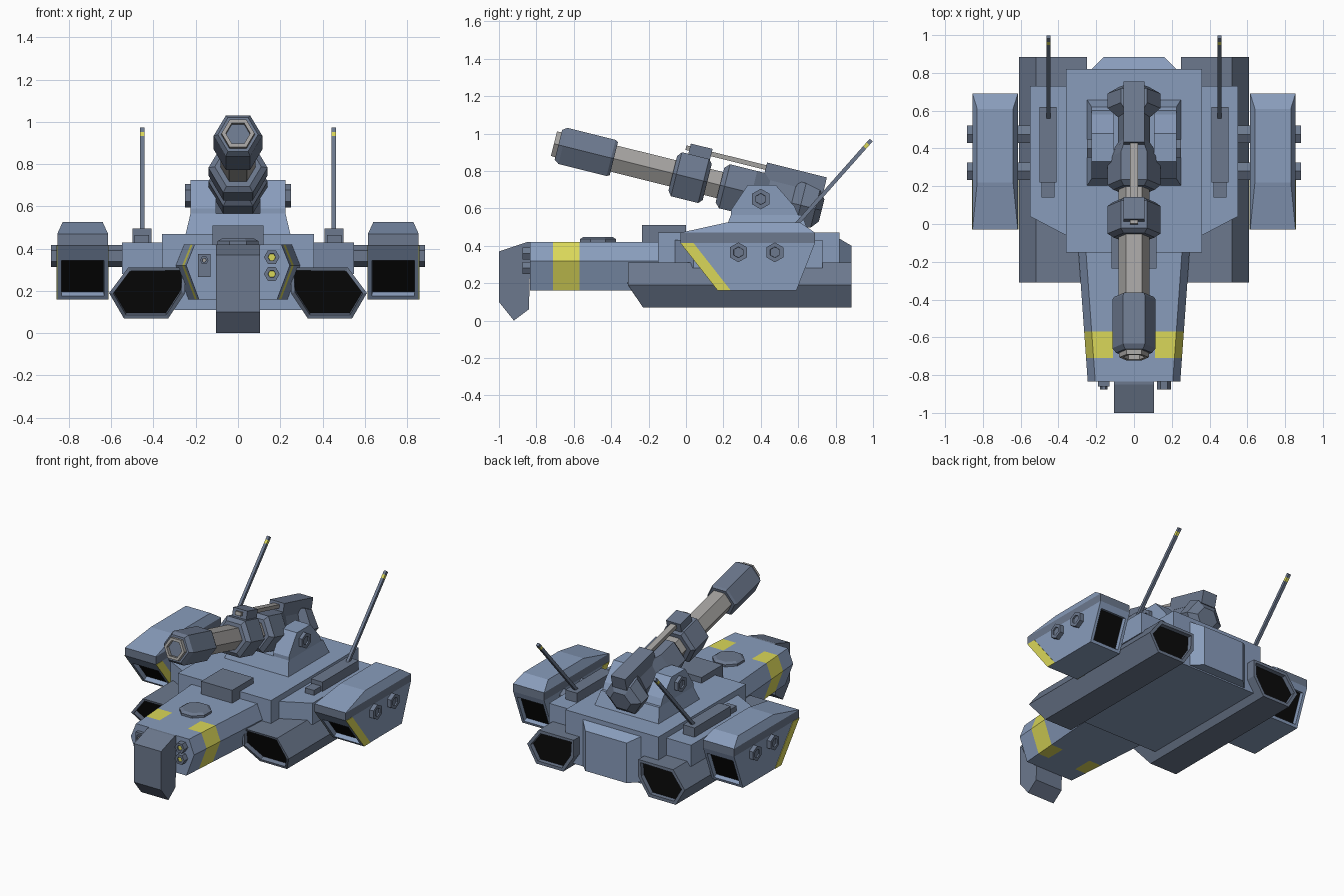
import bpy, bmesh
from math import sin, cos, pi, radians
from mathutils import Vector

cube = bpy.data.objects.get("Cube")
if cube:
    bpy.data.objects.remove(cube)


def material(name, rgb):
    m = bpy.data.materials.new(name)
    m.use_nodes = True
    m.diffuse_color = (*rgb, 1)
    m.node_tree.nodes["Principled BSDF"].inputs["Base Color"].default_value = (*rgb, 1)
    return m


HULL = material("light blue armour", (0.25, 0.335, 0.5))
GREY = material("slate blue armour", (0.15, 0.19, 0.27))
STEEL = material("warm grey steel", (0.37, 0.36, 0.35))
YELLOW = material("yellow marking", (0.7, 0.68, 0.1))
BLACK = material("black opening", (0.003, 0.003, 0.003))


def loft(name, rings, mats, paint=None, recesses=()):
    """Skin a list of rings, cap both ends, paint by face centre, sink openings into end faces.
    A recess is (face direction, rim, depth, slide of the upper edge)."""
    bm = bmesh.new()
    loops = [[bm.verts.new(p) for p in ring] for ring in rings]
    n = len(loops[0])
    for a, b in zip(loops, loops[1:]):
        for i in range(n):
            j = (i + 1) % n
            bm.faces.new((a[i], a[j], b[j], b[i]))
    bm.faces.new(loops[0])
    bm.faces.new(loops[-1])
    bmesh.ops.recalc_face_normals(bm, faces=bm.faces)
    bm.normal_update()
    if paint:
        for f in bm.faces:
            f.material_index = paint(f.calc_center_median())
    for direction, rim, depth, slide in recesses:
        face = max(bm.faces, key=lambda f: f.normal.dot(Vector(direction)) + 0.001 * f.calc_area())
        bmesh.ops.inset_individual(bm, faces=[face], thickness=rim)
        if slide:
            order = sorted(face.verts, key=lambda v: v.co.z)
            for top in order[2:]:
                low = min(order[:2], key=lambda v: abs(v.co.x - top.co.x))
                top.co = top.co.lerp(low.co, slide)
        bmesh.ops.inset_individual(bm, faces=[face], thickness=0.001, depth=-depth)
        face.material_index = len(mats) - 1
    mesh = bpy.data.meshes.new(name)
    bm.to_mesh(mesh)
    bm.free()
    for m in mats:
        mesh.materials.append(m)
    obj = bpy.data.objects.new(name, mesh)
    bpy.context.collection.objects.link(obj)
    return obj


def rect(z, x0, x1, y0, y1):
    return [(x0, y0, z), (x1, y0, z), (x1, y1, z), (x0, y1, z)]


def box(name, x, y, z, mat):
    return loft(name, [rect(h, *x, *y) for h in z], [mat])


def prism_x(name, x0, x1, profile, mat):
    return loft(name, [[(x, y, z) for y, z in profile] for x in (x0, x1)], [mat])


def hexagon(r, turn=0.0, n=6):
    return [(r * cos(2 * pi * i / n + turn), r * sin(2 * pi * i / n + turn)) for i in range(n)]


def bolt_x(name, x0, x1, y, z, r, s):
    rings = [[(s * x, y + a, z + b) for a, b in hexagon(r, pi / 6)] for x in (x0, x1)]
    loft(name, rings, [HULL, GREY], lambda c: 1, [((s, 0, 0), r * 0.45, 0.01, 0)])


def bolt_y(name, x, z, r, y0, y1, centre):
    rings = [[(x + a, y, z + b) for a, b in hexagon(r)] for y in (y0, y1)]
    loft(name, rings, [GREY, centre], None, [((0, -1, 0), r * 0.5, 0.008, 0)])


# Main hull
box("lower_hull", (-0.3, 0.3), (-0.15, 0.82), (0.11, 0.32), HULL)
box("upper_hull", (-0.36, 0.36), (-0.15, 0.82), (0.28, 0.47), HULL)
rear = [[(-w, y, lo), (w, y, lo), (w, y, hi), (-w, y, hi)]
        for y, w, lo, hi in ((0.8, 0.245, 0.12, 0.45), (0.885, 0.16, 0.12, 0.4))]
loft("rear_panel", rear, [HULL])
box("deck_hatch", (-0.12, 0.12), (-0.235, 0.0), (0.4, 0.51), GREY)

# Tapering front body with yellow bands
body = []
for y in (-0.835, -0.71, -0.57, -0.1):
    k = 0.05 * (y + 0.835) / 0.7
    half = [(0.11, 0.42), (0.205 + k, 0.42), (0.245 + k, 0.32), (0.185 + k, 0.16), (0.11, 0.16)]
    body.append([(x, y, z) for x, z in half] + [(-x, y, z) for x, z in reversed(half)])
loft("front_body", body, [HULL, YELLOW],
     lambda c: int(-0.71 < c.y < -0.57 and abs(c.x) > 0.1))
loft("deck_disc", [[(a, b - 0.47, z) for a, b in hexagon(r, pi / 8, 8)]
                   for z, r in ((0.41, 0.105), (0.435, 0.105), (0.447, 0.085))], [GREY])
prism_x("front_hook", -0.105, 0.105,
        [(-0.83, 0.42), (-0.84, 0.06), (-0.92, 0.0), (-1.0, 0.1), (-1.0, 0.37), (-0.85, 0.42)], GREY)

# Front fittings
for z in (0.36, 0.28):
    bolt_y("front_lamp", 0.16, z, 0.037, -0.875, -0.83, YELLOW)
box("sensor_box", (-0.19, -0.13), (-0.86, -0.83), (0.265, 0.375), GREY)
bolt_y("sensor_lens", -0.16, 0.345, 0.02, -0.875, -0.855, STEEL)

for s, side in ((1, "left"), (-1, "right")):
    # Hull shoulder
    outline = [(0.3, -0.09), (0.36, -0.06), (0.55, 0.04), (0.55, 0.73), (0.3, 0.73)]
    loft(side + "_shoulder", [[(s * x, y, z) for x, y in outline] for z in (0.28, 0.43)], [HULL])

    # Long lower pod, open at both ends
    section = [(0.25, 0.31), (0.52, 0.31), (0.61, 0.19), (0.54, 0.07), (0.33, 0.07), (0.25, 0.19)]
    front = [(s * x, -0.31 if z > 0.1 else -0.23, z) for x, z in section]
    back = [(s * x, 0.885, z) for x, z in section]
    loft(side + "_lower_pod", [front, back], [GREY, BLACK], None,
         [((0, -1, 0), 0.02, 0.03, 0), ((0, 1, 0), 0.025, 0.03, 0)])

    # Outer nacelle with openings, dark belt, stripes and bolts
    xs = sorted((s * 0.615, s * 0.855))
    top = sorted((s * 0.64, s * 0.83))
    rings = [rect(0.16, *xs, 0.17, 0.59), rect(0.415, *xs, -0.03, 0.69),
             rect(0.47, *xs, -0.03, 0.69), rect(0.525, *top, 0.22, 0.61)]
    loft(side + "_nacelle", rings, [HULL, GREY, BLACK], lambda c: int(0.42 < c.z < 0.46),
         [((0, -0.79, -0.61), 0.028, 0.03, 0.25), ((0, 0.93, -0.36), 0.028, 0.03, 0.1)])
    stripe = [(-0.03, 0.415), (0.04, 0.415), (0.24, 0.16), (0.17, 0.16)]
    for x in (0.612, 0.854):
        prism_x(side + "_nacelle_stripe", s * x, s * (x + 0.004), stripe, YELLOW)
    for y in (0.28, 0.475):
        bolt_x(side + "_nacelle_bolt", 0.53, 0.885, y, 0.365, 0.053, s)

    # Aerial and its base
    bx = sorted((s * 0.41, s * 0.5))
    box(side + "_aerial_base", bx, (0.22, 0.62), (0.4, 0.495), GREY)
    box(side + "_aerial_foot", sorted((s * 0.42, s * 0.49)), (0.14, 0.22), (0.4, 0.465), GREY)
    start, end = Vector((s * 0.453, 0.56, 0.48)), Vector((s * 0.453, 0.99, 0.965))
    u, v = Vector((0.01, 0, 0)), Vector((0, 0.008, -0.007))
    rod = []
    for t in (0, 0.92, 0.96, 1):
        p = start.lerp(end, t)
        rod.append([p + u + v, p + u - v, p - u - v, p - u + v])
    loft(side + "_aerial", rod, [GREY, YELLOW], lambda c: int(0.925 < c.z < 0.947))

    # Gun support
    ear = [(0.24, 0.5), (0.24, 0.59), (0.33, 0.725), (0.48, 0.725), (0.58, 0.61), (0.63, 0.5)]
    prism_x(side + "_gun_support", s * 0.105, s * 0.225, ear, HULL)
    bolt_x(side + "_support_bolt", 0.21, 0.25, 0.4, 0.65, 0.055, s)

# Turret pedestal
loft("turret_pedestal", [rect(0.46, -0.25, 0.25, 0.2, 0.66),
                         rect(0.565, -0.225, 0.225, 0.24, 0.62)], [HULL])

# Inclined gun, laid out along its own axis
PIVOT, TILT = Vector((0, 0.4, 0.67)), radians(14)
FORWARD = Vector((0, -cos(TILT), sin(TILT)))
UP = Vector((0, sin(TILT), cos(TILT)))


def gun_hex(name, sections, mats, recesses=()):
    rings = [[PIVOT + FORWARD * t + UP * (h * rz) + Vector((w * rx, 0, 0)) for w, h in hexagon(1)]
             for t, rx, rz in sections]
    return loft(name, rings, mats, None, recesses)


def gun_box(name, t0, t1, w, h0, h1, mat):
    rings = [[PIVOT + FORWARD * t + UP * h + Vector((x, 0, 0))
              for x, h in ((-w, h0), (w, h0), (w, h1), (-w, h1))] for t in (t0, t1)]
    loft(name, rings, [mat])


gun_hex("breech", [(-0.335, 0.08, 0.07), (-0.3, 0.14, 0.12), (-0.22, 0.14, 0.14),
                   (-0.17, 0.085, 0.14), (-0.03, 0.085, 0.14), (0.05, 0.14, 0.14),
                   (0.2, 0.14, 0.14), (0.225, 0.11, 0.11)], [GREY])
gun_hex("barrel", [(0.1, 0.083, 0.083), (0.85, 0.083, 0.083)], [STEEL])
gun_hex("collar", [(0.295, 0.115, 0.115), (0.315, 0.14, 0.14), (0.465, 0.14, 0.14),
                   (0.485, 0.11, 0.11)], [GREY])
gun_hex("muzzle_sleeve", [(0.81, 0.105, 0.105), (0.825, 0.115, 0.115), (1.09, 0.115, 0.115),
                          (1.115, 0.095, 0.095)], [GREY])
gun_hex("muzzle_ring", [(1.08, 0.082, 0.082), (1.14, 0.078, 0.078)], [STEEL],
        [(FORWARD, 0.02, 0.1, 0)])
gun_box("breech_top_box", -0.32, 0.01, 0.055, 0.09, 0.178, GREY)
gun_box("collar_top_box", 0.31, 0.43, 0.055, 0.1, 0.178, GREY)
gun_box("recoil_rod", -0.02, 0.45, 0.022, 0.138, 0.163, STEEL)
